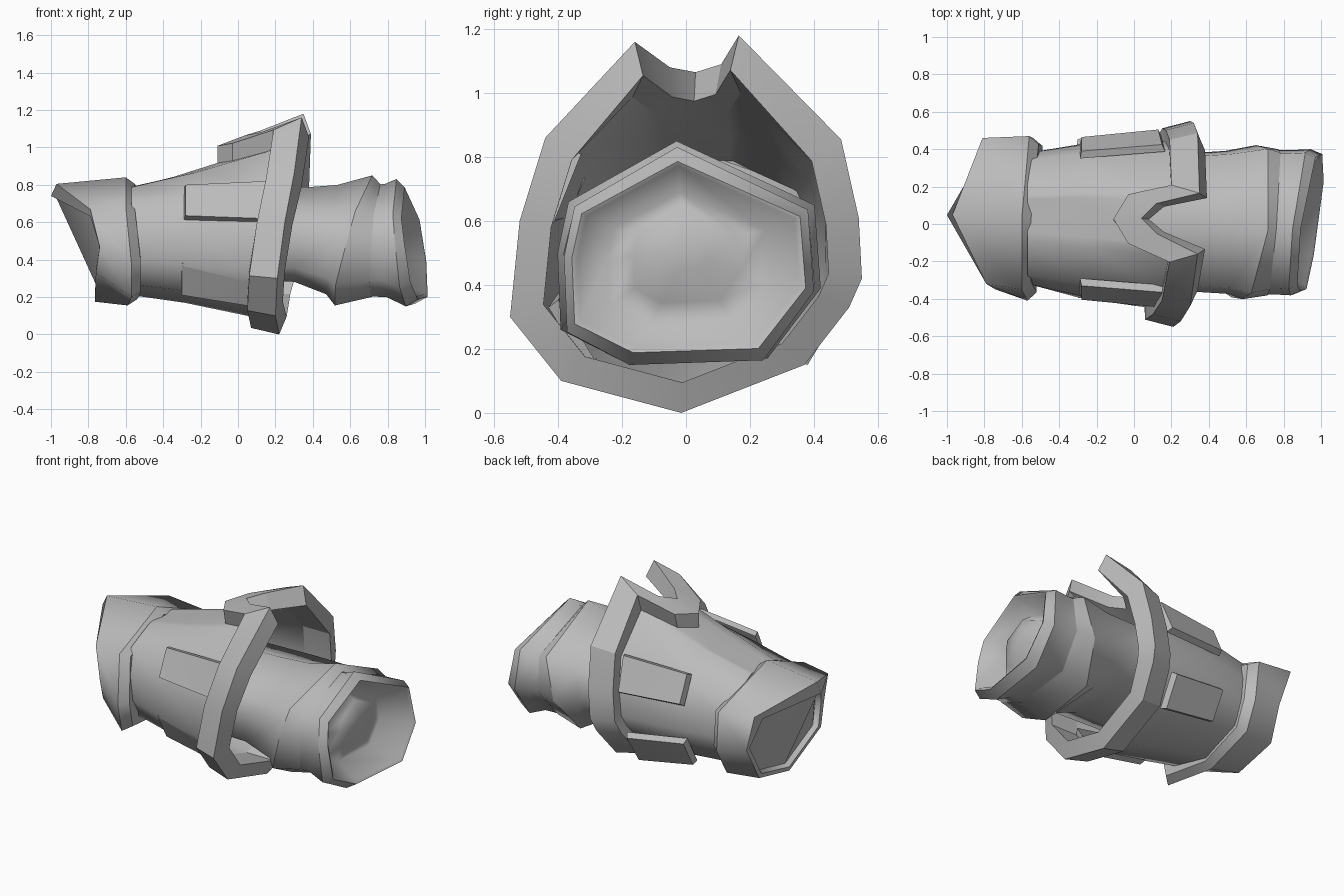
import bpy
import bmesh
import math
from mathutils import Vector

default_cube = bpy.data.objects.get("Cube")
if default_cube:
    bpy.data.objects.remove(default_cube, do_unlink=True)

grey = bpy.data.materials.new("plain grey")
grey.use_nodes = True
grey.diffuse_color = (0.5, 0.5, 0.5, 1)
grey.node_tree.nodes["Principled BSDF"].inputs["Base Color"].default_value = grey.diffuse_color

AXIS = Vector((0, 0, 0.5))


def loft(name, rings, closed=False, cap_end=False, creases=None, angle=25):
    """Bridge equal-length rings; crease chosen rings, or every edge over an angle."""
    bm = bmesh.new()
    loops = [[bm.verts.new(p) for p in ring] for ring in rings]
    pairs = list(zip(loops, loops[1:]))
    if closed:
        pairs.append((loops[-1], loops[0]))
    for first, second in pairs:
        for i in range(len(first)):
            j = (i + 1) % len(first)
            bm.faces.new((first[i], first[j], second[j], second[i])).smooth = True
    if cap_end:
        cap = bm.faces.new(loops[-1])
        cap.smooth = True
        bmesh.ops.triangulate(bm, faces=[cap])
    for k in creases or ():
        for i, vert in enumerate(loops[k]):
            bm.edges.get((vert, loops[k][i - 1])).smooth = False
    bmesh.ops.recalc_face_normals(bm, faces=bm.faces)
    mesh = bpy.data.meshes.new(name)
    bm.to_mesh(mesh)
    bm.free()
    mesh.materials.append(grey)
    obj = bpy.data.objects.new(name, mesh)
    bpy.context.collection.objects.link(obj)
    if creases is None:
        bpy.ops.object.select_all(action="DESELECT")
        obj.select_set(True)
        bpy.context.view_layer.objects.active = obj
        bpy.ops.object.shade_smooth_by_angle(angle=math.radians(angle))


def scaled(points, factor, shift=0.0, centre=AXIS, top_factor=None, top=0.95):
    """Shrink points about the arm axis and slide them; high points may differ."""
    result = []
    for p in points:
        f = top_factor if top_factor and p.z > top else factor
        result.append(Vector((p.x + shift, centre.y + (p.y - centre.y) * f,
                              centre.z + (p.z - centre.z) * f)))
    return result


# Forearm sleeve, wrist cuff and hollow end, one uneven octagon swept along x
SECTION = [(-0.03, 0.35), (0.41, 0.15), (0.43, -0.11), (0.26, -0.33),
           (-0.19, -0.345), (-0.4, -0.24), (-0.41, 0), (-0.375, 0.16)]


def arm_ring(x, wide, tall, lean=0.0, yaw=0.0, z=0.5):
    return [Vector((x + lean * b * tall + yaw * a * wide, a * wide, z + b * tall))
            for a, b in SECTION]


loft("forearm_sleeve", [
    arm_ring(-0.1, 0.85, 0.7, z=0.53),
    arm_ring(0.3, 0.88, 0.72, z=0.53),
    arm_ring(0.5, 0.91, 0.84, 0.1, z=0.505),
    arm_ring(0.63, 0.98, 1, 0.26, 0.12),
    arm_ring(0.745, 0.93, 0.87, 0.06, 0.08),
], creases=[3])
cuff_rim = arm_ring(0.94, 0.87, 0.86, -0.15, 0.14, 0.485)
loft("wrist_cuff", [
    arm_ring(0.73, 0.92, 0.86, 0.06, 0.08),
    arm_ring(0.8, 0.92, 0.87, -0.04, 0.1),
    arm_ring(0.885, 0.93, 0.98, -0.1, 0.12, 0.488),
    cuff_rim,
    scaled(cuff_rim, 0.95, -0.01),
    arm_ring(0.79, 0.6, 0.6, -0.1, 0.12, 0.48),
    arm_ring(0.84, 0.4, 0.42, z=0.49),
    arm_ring(0.87, 0.15, 0.15, z=0.5),
], cap_end=True, creases=[2, 3])

# Notched flange around the arm: front outer edge as x, y, z
front_edge = [Vector(p) for p in (
    (0.04, 0.03, 1.065), (0.12, 0.11, 1.09), (0.35, 0.165, 1.18),
    (0.34, 0.485, 0.855), (0.32, 0.54, 0.61), (0.3, 0.55, 0.42),
    (0.28, 0.51, 0.33), (0.24, 0.37, 0.15), (0.22, -0.015, 0.0),
    (0.2, -0.39, 0.1), (0.21, -0.55, 0.3), (0.25, -0.52, 0.6),
    (0.3, -0.44, 0.86), (0.34, -0.16, 1.16), (0.12, -0.05, 1.08))]
back_edge = scaled(front_edge, 0.93, -0.15, top_factor=0.9)
for p in back_edge:
    # the band keeps its width where the notch turns back
    if p.z > 0.95 and abs(p.y) > 0.04:
        p.y += math.copysign(0.06, p.y)
shell_end = scaled(back_edge, 0.87, top_factor=0.82)
loft("flange", [back_edge, front_edge,
                scaled(front_edge, 0.81, 0.04, top_factor=0.84), shell_end], closed=True)

# Tapered shell from the elbow to the flange
shell_start = []
for p in shell_end:
    a = math.atan2(p.z - AXIS.z, p.y)
    boost = 1 + 0.12 * math.sin(2 * a) ** 2
    shell_start.append(Vector((-0.57, 0.03 + 0.35 * boost * math.cos(a),
                               AXIS.z + 0.29 * boost * math.sin(a))))
shell_middle = []
for p, q in zip(shell_start, shell_end):
    mid = p.lerp(q, 0.45)
    mid.y *= 1.06
    mid.z = AXIS.z + (mid.z - AXIS.z) * 0.97
    shell_middle.append(mid)
loft("upper_shell", [shell_end, shell_middle, shell_start],
     cap_end=True, creases=[2])


# Raised side plates, outer corners mirrored across the shell
def plate(name, corners, side):
    face = [Vector((x, 0.03 + y * side, z)) for x, y, z in corners]
    middle = sum(face, Vector()) / len(face)
    normal = (face[1] - face[0]).cross(face[3] - face[0]).normalized()
    if normal.y * side < 0:
        normal.negate()
    base = [middle + (p - middle) * 1.06 - normal * 0.04 for p in face]
    loft(name, [base, face], cap_end=True, angle=20)


UPPER = [(-0.28, 0.36, 0.8), (0.15, 0.395, 0.82), (0.13, 0.475, 0.62), (-0.28, 0.435, 0.635)]
LOWER = [(-0.3, 0.425, 0.38), (0.08, 0.46, 0.33), (0.07, 0.35, 0.15), (-0.3, 0.33, 0.21)]
for side, label in ((-1, "front"), (1, "back")):
    plate(label + "_upper_plate", UPPER, side)
    plate(label + "_lower_plate", LOWER, side)

# Elbow cup with a pointed brow and a recessed end
brow = [Vector(p) for p in (
    (-0.97, 0.05, 0.805), (-0.81, 0.46, 0.69), (-0.74, 0.44, 0.45),
    (-0.76, 0.34, 0.24), (-0.765, 0.04, 0.175), (-0.76, -0.29, 0.33),
    (-0.74, -0.35, 0.47), (-0.79, -0.32, 0.67))]
collar = [Vector(p) for p in (
    (-0.6, 0.03, 0.84), (-0.56, 0.47, 0.66), (-0.54, 0.46, 0.4),
    (-0.55, 0.37, 0.23), (-0.59, 0, 0.155), (-0.57, -0.37, 0.2),
    (-0.57, -0.41, 0.38), (-0.6, -0.35, 0.68))]
cup_centre = Vector((0, 0.04, 0.48))
lip = scaled(brow, 0.92, 0.0, cup_centre, top_factor=0.8, top=0.6)
lip[0].x = -1.0
loft("elbow_cup", [
    scaled(collar, 0.75, 0.05, cup_centre),
    scaled(collar, 0.9, 0.05, cup_centre),
    collar, brow, lip,
    scaled(lip, 0.95, 0.03, cup_centre),
], cap_end=True, creases=[1, 2, 3, 4, 5])
